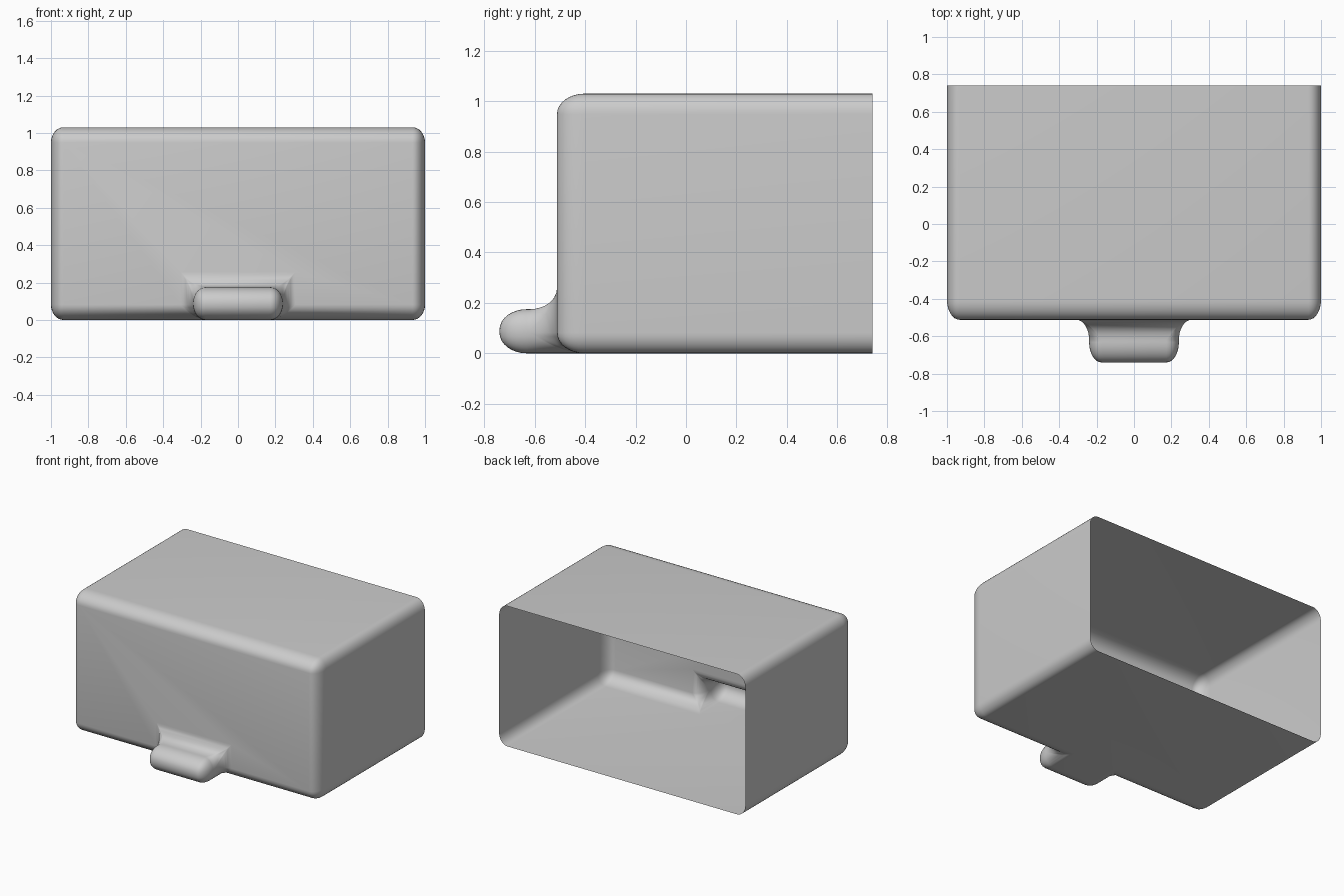
import bpy, bmesh
from mathutils import Vector

if "Cube" in bpy.data.objects:
    bpy.data.objects.remove(bpy.data.objects["Cube"])

# rounding radius differs per axis: bevel by 1 unit in a stretched space, then scale back
RADIUS = Vector((0.067, 0.108, 0.082))
FRONT, BACK, TIP = -0.512, 0.74, -0.74
TOP, LIP_TOP, LIP_X = 1.03, 0.175, 0.24

bm = bmesh.new()


def vert(x, y, z):
    return bm.verts.new((x / RADIUS.x, y / RADIUS.y, z / RADIUS.z))


def pair(x, y, z):
    return vert(-x, y, z), vert(x, y, z)


# corners, as left/right pairs
bl, br = pair(1, BACK, 0)
fl, fr = pair(1, FRONT, 0)
tbl, tbr = pair(1, BACK, TOP)
tfl, tfr = pair(1, FRONT, TOP)
rl, rr = pair(LIP_X, FRONT, 0)
el, er = pair(LIP_X, TIP, 0)
trl, trr = pair(LIP_X, FRONT, LIP_TOP)
tel, ter = pair(LIP_X, TIP, LIP_TOP)

faces = [
    (bl, br, fr, rr, er, el, rl, fl),        # bottom, flush with the lip
    (tfl, tfr, tbr, tbl),                    # top
    (bl, fl, tfl, tbl), (fr, br, tbr, tfr),  # sides
    (fl, rl, trl, trr, rr, fr, tfr, tfl),    # front around the lip
    (el, er, ter, tel), (tel, ter, trr, trl),    # lip front and top
    (rl, el, tel, trl), (er, rr, trr, ter),      # lip ends
]
for f in faces:
    bm.faces.new(f)
bmesh.ops.recalc_face_normals(bm, faces=bm.faces)

# round every edge except the open back rim
edges = [e for e in bm.edges if not e.is_boundary]
bmesh.ops.bevel(bm, geom=edges, offset=1.0, offset_type='OFFSET', segments=8,
                profile=0.5, affect='EDGES', clamp_overlap=False)
bmesh.ops.scale(bm, vec=RADIUS, verts=bm.verts)
for f in bm.faces:
    f.smooth = True

mesh = bpy.data.meshes.new("drawer_shell")
bm.to_mesh(mesh)
bm.free()
shell = bpy.data.objects.new("drawer_shell", mesh)
bpy.context.collection.objects.link(shell)
